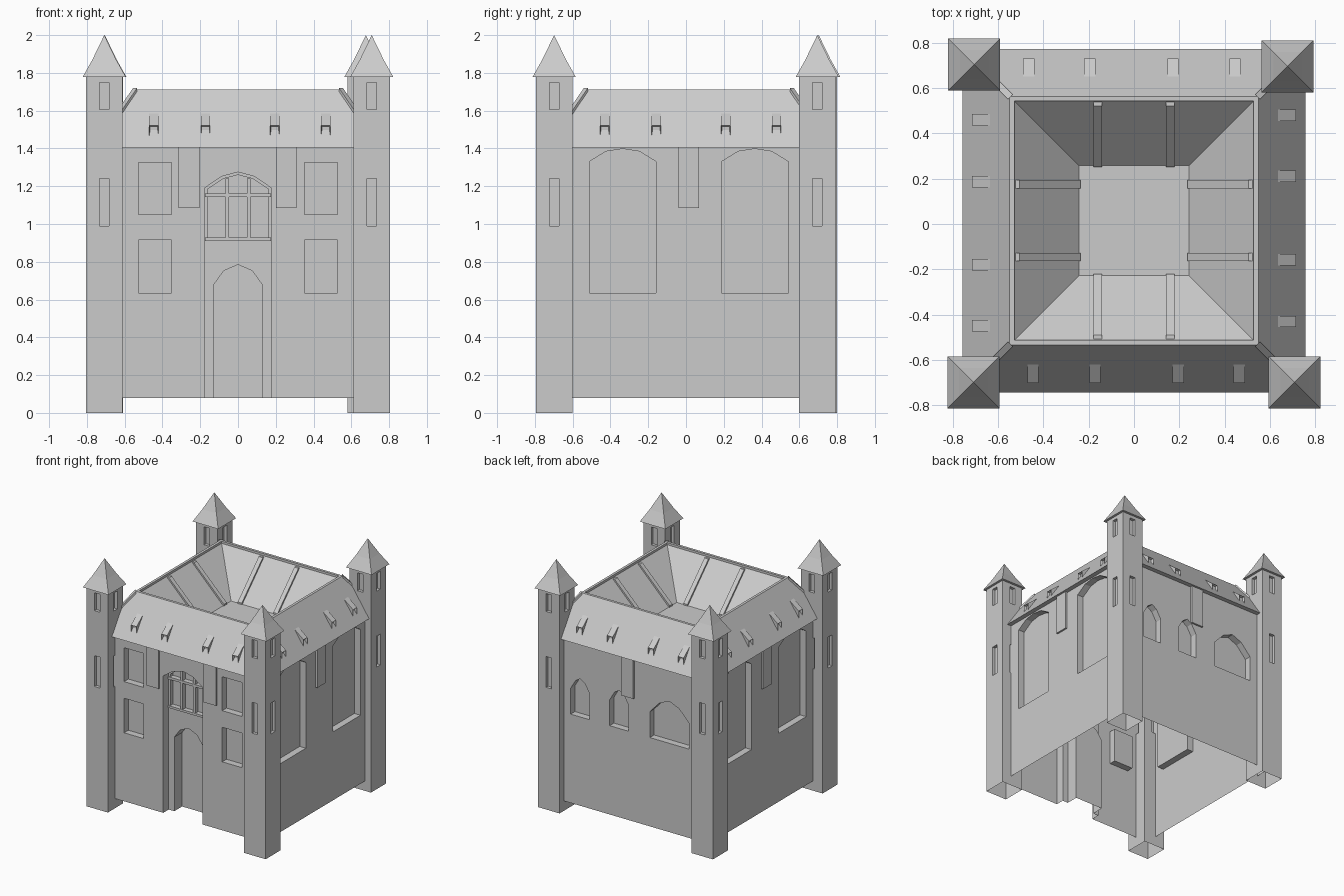
import bpy, bmesh
from mathutils import Matrix, Vector
from math import pi

if "Cube" in bpy.data.objects:
    bpy.data.objects.remove(bpy.data.objects["Cube"])

CY = 0.015          # the keep sits slightly behind the origin
FRONT, RIGHT, BACK, LEFT = range(4)


def make(name, bm):
    bmesh.ops.recalc_face_normals(bm, faces=bm.faces)
    me = bpy.data.meshes.new(name)
    bm.to_mesh(me)
    bm.free()
    ob = bpy.data.objects.new(name, me)
    bpy.context.collection.objects.link(ob)
    return ob


def prism(name, pts, side, centre=(0, CY), inset=0):
    """pts: two matching outlines in (sideways, outward, up) of one side of the building."""
    a, b = pts
    m = Matrix.Translation((*centre, 0)) @ Matrix.Rotation(side * pi / 2, 4, 'Z')
    bm = bmesh.new()
    va, vb = ([bm.verts.new(m @ Vector((u, -r, z))) for u, r, z in o] for o in (a, b))
    n = len(a)
    bm.faces.new(va)
    bm.faces.new(vb[::-1])
    for i in range(n):
        bm.faces.new((va[i], vb[i], vb[(i + 1) % n], va[(i + 1) % n]))
    bmesh.ops.recalc_face_normals(bm, faces=bm.faces)
    if inset:
        out = m.to_3x3() @ Vector((0, -1, 0))
        f = [f for f in bm.faces if f.normal.dot(out) > 0.99]
        bmesh.ops.inset_individual(bm, faces=f, thickness=inset, depth=-0.02)
    return make(name, bm)


def panel(name, outline, r0, r1, side, **k):
    return prism(name, ([(u, r0, z) for u, z in outline], [(u, r1, z) for u, z in outline]), side, **k)


def strip(name, profile, u0, u1, side, **k):
    return prism(name, ([(u0, r, z) for r, z in profile], [(u1, r, z) for r, z in profile]), side, **k)


def rect(u0, u1, z0, z1):
    return [(u0, z0), (u1, z0), (u1, z1), (u0, z1)]


def arch(u0, u1, z0, zs, za, shoulder=0.72, inner=0.5):
    c, h = (u0 + u1) / 2, (u1 - u0) / 2
    zm = zs + (za - zs) * shoulder
    return [(u0, z0), (u1, z0), (u1, zs), (c + h * inner, zm), (c, za), (c - h * inner, zm), (u0, zs)]


def square_loft(name, rings, centre=(0, 0), cap_end=True):
    """Stack of square rings (half width, height); zero half width makes a point."""
    bm = bmesh.new()
    prev = None
    for h, z in rings:
        ring = [bm.verts.new((centre[0] + sx * h, centre[1] + sy * h, z))
                for sx, sy in ((-1, -1), (1, -1), (1, 1), (-1, 1))]
        if prev:
            for i in range(4):
                bm.faces.new((prev[i], prev[(i + 1) % 4], ring[(i + 1) % 4], ring[i]))
        else:
            first = ring
        prev = ring
    if cap_end:
        bm.faces.new(prev)
        bm.faces.new(first[::-1])
    bmesh.ops.remove_doubles(bm, verts=bm.verts, dist=1e-5)
    return make(name, bm)


def carve(ob, cutters, open_heights):
    """Cut recesses, then open the shell at the given heights."""
    for c in cutters:
        mod = ob.modifiers.new("cut", 'BOOLEAN')
        mod.operation, mod.solver, mod.object = 'DIFFERENCE', 'EXACT', c
        c.hide_render = True
    dg = bpy.context.evaluated_depsgraph_get()
    me = bpy.data.meshes.new_from_object(ob.evaluated_get(dg))
    ob.modifiers.clear()
    ob.data = me
    for c in cutters:
        bpy.data.objects.remove(c)
    bm = bmesh.new()
    bm.from_mesh(me)
    gone = [f for f in bm.faces if abs(f.normal.z) > 0.9
            and any(abs(f.calc_center_median().z - z) < 1e-3 for z in open_heights)]
    bmesh.ops.delete(bm, geom=gone, context='FACES')
    bm.to_mesh(me)
    bm.free()


# Keep walls with recessed windows and doorway
W, D, OUT = 0.72, 0.055, 0.9
walls = square_loft("keep_walls", [(W, 0.08), (W, 1.405)], (0, CY))
cuts = []
for s in (-1, 1):
    for z0, z1 in ((0.635, 0.915), (1.05, 1.325)):
        cuts.append(panel("cut", rect(s * 0.44 - 0.088, s * 0.44 + 0.088, z0, z1), W - D, OUT, FRONT))
    for side in (RIGHT, LEFT):
        cuts.append(panel("cut", arch(s * 0.35 - 0.177, s * 0.35 + 0.177, 0.635, 1.33, 1.398, 0.8),
                          W - D, OUT, side))
for u0, u1, za in ((-0.52, -0.35, 1.11), (-0.17, 0.0, 1.11), (0.19, 0.54, 1.14)):
    cuts.append(panel("cut", arch(u0, u1, 0.80, 1.01, za), W - D, OUT, BACK))
cuts.append(panel("cut", arch(-0.177, 0.177, 0, 1.19, 1.275), W - 0.07, OUT, FRONT))
cuts.append(panel("cut", arch(-0.16, 0.16, 0.91, 1.185, 1.26), W - 0.1, OUT, FRONT))
cuts.append(panel("cut", arch(-0.127, 0.127, 0, 0.68, 0.785, 0.68, 0.6), W - 0.17, OUT, FRONT))
carve(walls, cuts, (0.08, 1.405))

# Window bars above the door
panel("window_transom", rect(-0.175, 0.175, 1.142, 1.162), W - 0.1, W - 0.06, FRONT)
panel("window_sill", rect(-0.175, 0.175, 0.91, 0.928), W - 0.1, W - 0.06, FRONT)
for s in (-1, 1):
    panel("window_mullion", rect(s * 0.057 - 0.01, s * 0.057 + 0.01, 0.92, 1.24), W - 0.1, W - 0.062, FRONT)

# Hanging cloth panels
for side, centres in ((FRONT, (-0.26, 0.255)), (RIGHT, (0,)), (BACK, (0,)), (LEFT, (0,))):
    for c in centres:
        panel("hanging_cloth", rect(c - 0.055, c + 0.055, 1.085, 1.405), W + 0.005, W + 0.02, side)

# Roof: outer skirt, rim and sunken funnel
square_loft("roof", [(W - 0.01, 1.405), (0.757, 1.405), (0.548, 1.713), (0.527, 1.713),
                     (0.527, 1.695), (0.243, 1.412)], (0, CY), cap_end=False)
square_loft("roof_well_floor", [(0.0, 1.412), (0.243, 1.412)], (0, CY), cap_end=False)

# Dormers and funnel ribs on each side
for side in range(4):
    for u in (-0.445, -0.172, 0.195, 0.464):
        strip("dormer", [(0.715, 1.467), (0.715, 1.522), (0.61, 1.605), (0.61, 1.59)],
              u - 0.025, u + 0.025, side, inset=0.007)
    for u in (-0.16, 0.16):
        strip("funnel_rib", [(-0.527, 1.69), (-0.505, 1.69), (-0.236, 1.425), (-0.236, 1.405)],
              u - 0.018, u + 0.018, side)

# Hip ridges on the skirt corners
for k in range(4):
    m = Matrix.Translation((0, CY, 0)) @ Matrix.Rotation(k * pi / 2 + pi / 4, 4, 'Z')
    q = 2 ** 0.5
    bm = bmesh.new()
    bmesh.ops.create_cube(bm, size=1)
    for v in bm.verts:
        r, z = ((0.75, 1.41) if v.co.x > 0 else (0.545, 1.708))
        v.co = m @ Vector((r * q, v.co.y * 0.03, z + (0.012 if v.co.z > 0 else -0.01)))
    make("hip_ridge", bm)

# Corner towers with slit windows and flared caps
tower = square_loft("tower_shaft", [(0.096, 0), (0.096, 1.78)])
slits = [panel("cut", rect(-0.025, 0.025, z0, z1), 0.071, 0.2, side, centre=(0, 0))
         for side in range(4) for z0, z1 in ((0.99, 1.24), (1.605, 1.75))]
carve(tower, slits, (0, 1.78))
cap = square_loft("tower_cap", [(0.115, 1.777), (0.063, 1.87), (0.0, 2.0)], cap_end=False)
base = square_loft("tower_cap_underside", [(0.0, 1.777), (0.115, 1.777)], cap_end=False)
spots = [(-0.708, -0.698), (0.708, -0.698), (0.677, 0.695), (-0.705, 0.703)]
for part in (tower, cap, base):
    for i, (x, y) in enumerate(spots):
        ob = part if i == 0 else part.copy()
        if i:
            bpy.context.collection.objects.link(ob)
        ob.location = (x, y, 0)
